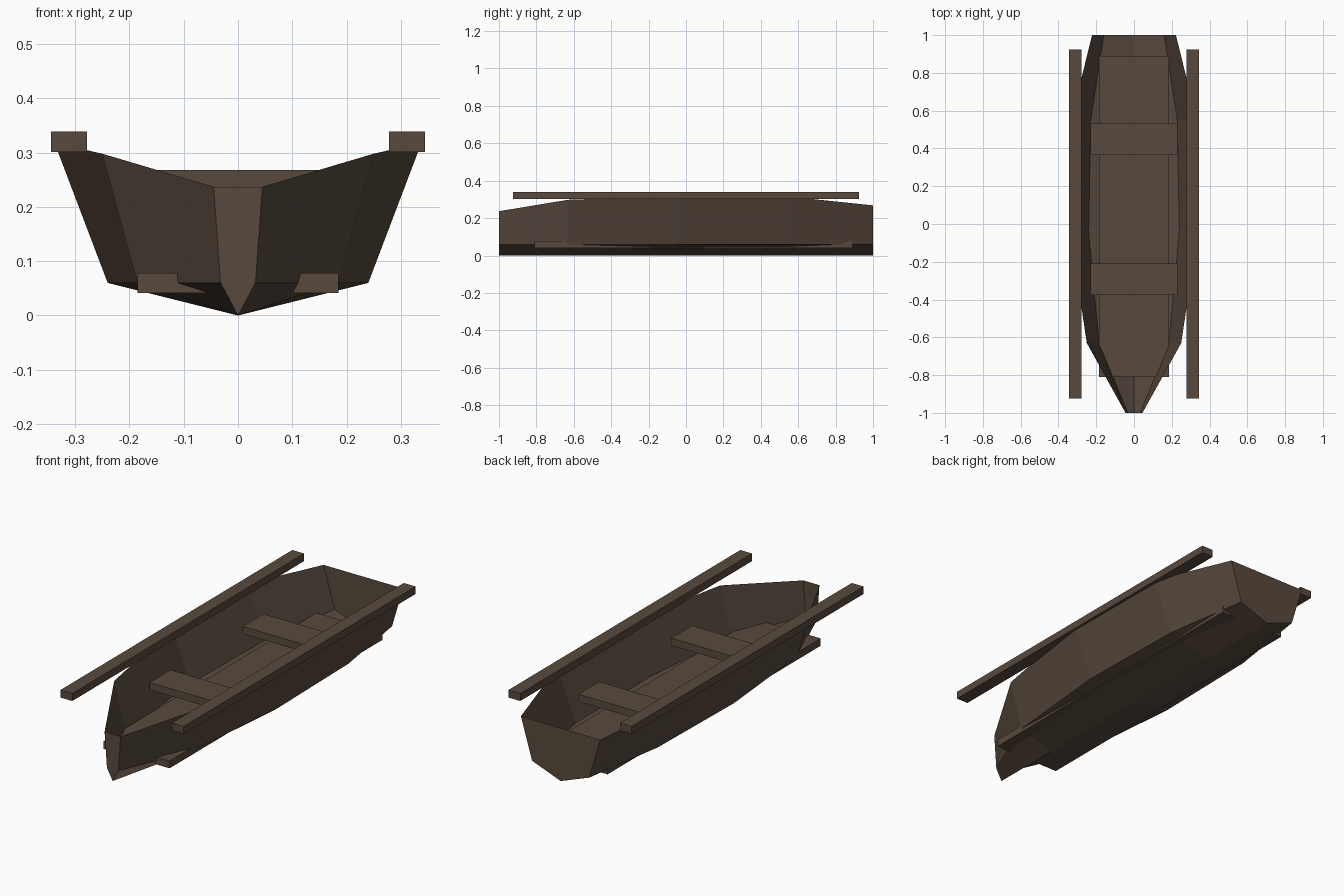
import bpy, bmesh

if "Cube" in bpy.data.objects:
    bpy.data.objects.remove(bpy.data.objects["Cube"])

wood = bpy.data.materials.new("dark brown wood")
wood.diffuse_color = (0.098, 0.068, 0.047, 1)
wood.use_nodes = True
wood.node_tree.nodes["Principled BSDF"].inputs["Base Color"].default_value = wood.diffuse_color


def finish(bm, name):
    mesh = bpy.data.meshes.new(name)
    bm.to_mesh(mesh)
    bm.free()
    mesh.materials.append(wood)
    bpy.context.collection.objects.link(bpy.data.objects.new(name, mesh))


def plank(name, x, y, z):
    """Box given by its (min, max) range on each axis."""
    bm = bmesh.new()
    bmesh.ops.create_cube(bm, size=1)
    for v in bm.verts:
        v.co = [r[0] + (c + 0.5) * (r[1] - r[0]) for c, r in zip(v.co, (x, y, z))]
    finish(bm, name)


# Hull: thin open shell lofted through V-bottomed stations
# station = y, chine half width, gunwale half width, gunwale height
stations = [
    (-1.00, 0.032, 0.045, 0.237),
    (-0.63, 0.185, 0.250, 0.298),
    (-0.04, 0.240, 0.338, 0.318),
    (0.55, 0.229, 0.333, 0.315),
    (1.00, 0.160, 0.222, 0.268),
]
bm = bmesh.new()
rings = []
for y, chine, top, height in stations:
    section = [(-top, height), (-chine, 0.06), (0, 0), (chine, 0.06), (top, height)]
    rings.append([bm.verts.new((x, y, z)) for x, z in section])
for a, b in zip(rings, rings[1:]):
    for i in range(4):
        bm.faces.new((a[i], a[i + 1], b[i + 1], b[i]))
# Bow plate and transom
bm.faces.new(rings[0][::-1])
bm.faces.new(rings[-1])
bmesh.ops.recalc_face_normals(bm, faces=bm.faces)
finish(bm, "hull")

# Floor board, which pokes through the hull near the ends
plank("floor", (-0.185, 0.185), (-0.81, 0.89), (0.041, 0.078))

# Two bench seats
for name, y in (("front_seat", -0.293), ("rear_seat", 0.448)):
    plank(name, (-0.23, 0.23), (y - 0.083, y + 0.083), (0.161, 0.198))

# Straight side rails
plank("left_rail", (-0.344, -0.278), (-0.925, 0.925), (0.301, 0.339))
plank("right_rail", (0.278, 0.344), (-0.925, 0.925), (0.301, 0.339))
